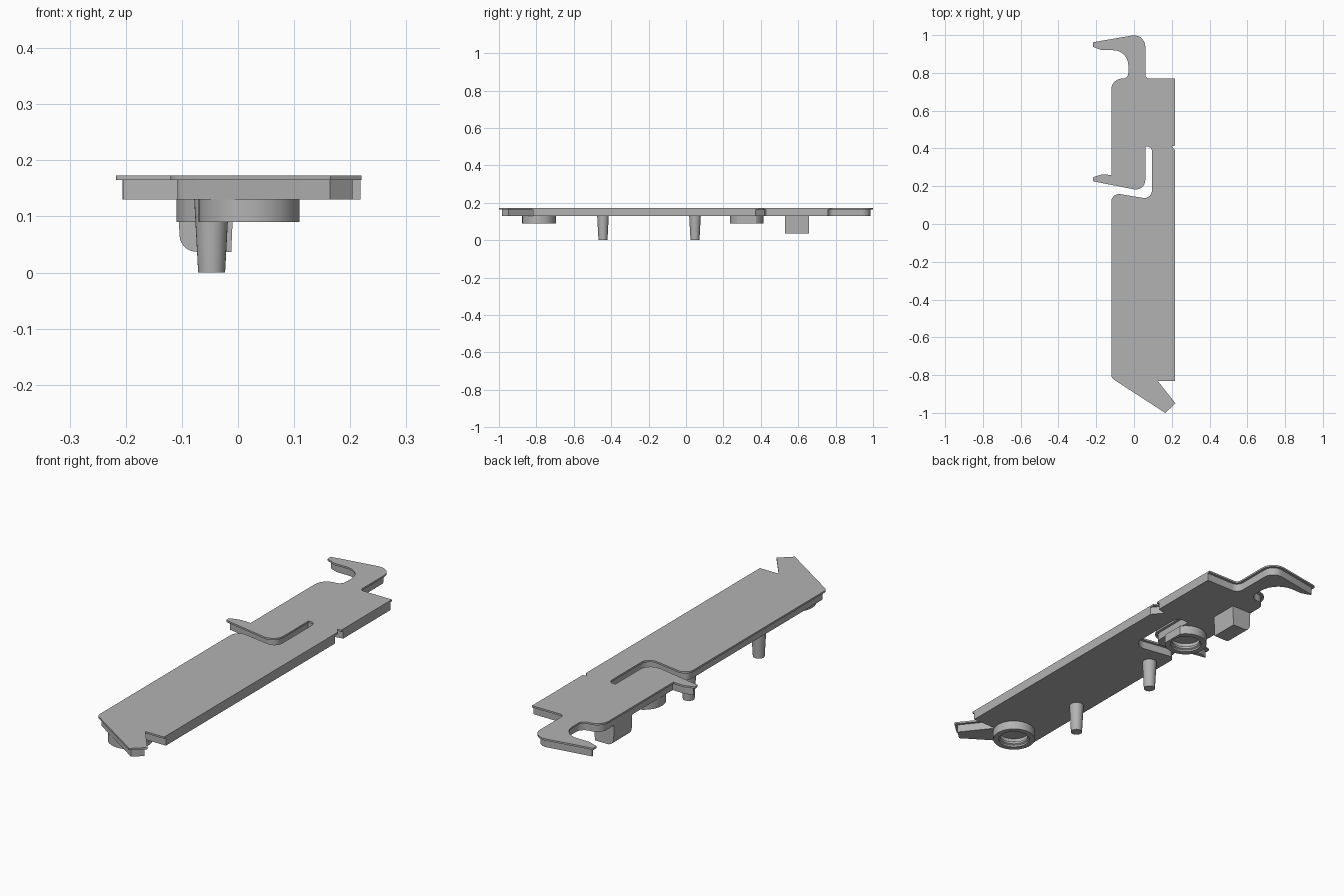
import bpy, bmesh, math
from mathutils import Vector

cube = bpy.data.objects.get("Cube")
if cube:
    bpy.data.objects.remove(cube, do_unlink=True)

GREY = (0.45, 0.45, 0.45, 1)
grey = bpy.data.materials.new("plain grey")
grey.diffuse_color = GREY
grey.use_nodes = True
grey.node_tree.nodes["Principled BSDF"].inputs["Base Color"].default_value = GREY


def finish(name, bm):
    bmesh.ops.recalc_face_normals(bm, faces=bm.faces)
    mesh = bpy.data.meshes.new(name)
    bm.to_mesh(mesh)
    bm.free()
    mesh.materials.append(grey)
    obj = bpy.data.objects.new(name, mesh)
    bpy.context.collection.objects.link(obj)
    bpy.ops.object.select_all(action="DESELECT")
    obj.select_set(True)
    bpy.context.view_layer.objects.active = obj
    bpy.ops.object.shade_smooth_by_angle(angle=math.radians(30))
    return obj


def extrude(name, points, vector):
    bm = bmesh.new()
    face = bm.faces.new([bm.verts.new(p) for p in points])
    grown = bmesh.ops.extrude_face_region(bm, geom=[face], use_keep_orig=True)
    verts = [g for g in grown["geom"] if isinstance(g, bmesh.types.BMVert)]
    bmesh.ops.translate(bm, verts=verts, vec=vector)
    return finish(name, bm)


def cross(a, b):
    return a.x * b.y - a.y * b.x


def rounded(corners, inset=0.0, steps=7):
    """Inset a counter-clockwise outline, then round its corners."""
    pts = [Vector(c[:2]) for c in corners]
    n = len(pts)
    lines = []
    for i in range(n):
        a, b = pts[i], pts[(i + 1) % n]
        d = (b - a).normalized()
        # the long straight edge stays flush
        flush = abs(d.x) < 0.001 and a.x > 0.21
        lines.append((a + Vector((-d.y, d.x)) * (0 if flush else inset), d))
    out = []
    for i in range(n):
        (p, d), (q, e) = lines[i - 1], lines[i]
        turn = cross(d, e)
        corner = p + d * (cross(q - p, e) / turn)
        r = corners[i][2]
        if r:
            r = max(r - math.copysign(inset, turn), 0.002)
        if not r:
            out.append(corner)
            continue
        angle = math.atan2(turn, d.dot(e))
        start = corner - d * r * math.tan(abs(angle) / 2)
        side = math.copysign(1, angle)
        centre = start + Vector((-d.y, d.x)) * r * side
        spoke = start - centre
        for k in range(steps + 1):
            t = angle * k / steps
            c, s = math.cos(t), math.sin(t)
            out.append(centre + Vector((c * spoke.x - s * spoke.y,
                                        s * spoke.x + c * spoke.y)))
    return out


# Plate outline: x, y, corner radius
outline = [
    (0.165, -1, 0), (0.22, -0.95, 0), (0.125, -0.83, 0), (0.218, -0.83, 0),
    (0.218, 0.39, 0), (0.2, 0.412, 0), (0.218, 0.415, 0), (0.218, 0.77, 0),
    (0.06, 0.77, 0.02), (0.06, 1.01, 0.06),
    (-0.218, 0.962, 0.006), (-0.217, 0.938, 0.006), (-0.17, 0.92, 0.04),
    (-0.03, 0.92, 0.08), (-0.03, 0.77, 0.03), (-0.12, 0.77, 0.058),
    (-0.12, 0.26, 0), (-0.17, 0.262, 0.04),
    (-0.217, 0.248, 0.006), (-0.217, 0.226, 0.006),
    (0.06, 0.172, 0.05), (0.06, 0.41, 0), (0.095, 0.41, 0.025),
    (0.095, 0.13, 0.04), (-0.12, 0.166, 0.04), (-0.12, -0.815, 0.03),
]
BOTTOM, LIP, TOP = 0.13, 0.165, 0.173
for name, inset, low, high in (("top_lip", 0, LIP, TOP),
                               ("plate_body", 0.012, BOTTOM, LIP)):
    extrude(name, [(p.x, p.y, low) for p in rounded(outline, inset)],
            (0, 0, high - low))


def lathe(name, profile, x, y, clip_x=None, steps=48):
    bm = bmesh.new()
    rings = []
    for r, z in profile:
        rings.append([bm.verts.new((x + r * math.cos(math.tau * k / steps),
                                    y + r * math.sin(math.tau * k / steps), z))
                      for k in range(steps)])
    for i, ring in enumerate(rings):
        prev = rings[i - 1]
        for k in range(steps):
            j = (k + 1) % steps
            bm.faces.new((prev[k], prev[j], ring[j], ring[k]))
    if clip_x is not None:
        cut = bmesh.ops.bisect_plane(
            bm, geom=bm.verts[:] + bm.edges[:] + bm.faces[:],
            plane_co=(clip_x, 0, 0), plane_no=(1, 0, 0), clear_outer=True)
        edges = [g for g in cut["geom_cut"] if isinstance(g, bmesh.types.BMEdge)]
        bmesh.ops.holes_fill(bm, edges=edges)
    return finish(name, bm)


# Sockets with a grooved bore
socket = [(0.09, BOTTOM), (0.09, 0.09), (0.066, 0.09), (0.066, 0.098),
          (0.06, 0.102), (0.06, 0.112), (0.066, 0.116), (0.066, BOTTOM)]
lathe("front_socket", socket, 0.02, -0.786)
lathe("rear_socket", socket, -0.02, 0.325, clip_x=0.055)

# Tapered pegs
for name, y in (("front_peg", -0.444), ("middle_peg", 0.048)):
    bm = bmesh.new()
    bmesh.ops.create_cone(bm, cap_ends=True, segments=32, radius1=0.024,
                          radius2=0.031, depth=BOTTOM)
    bmesh.ops.translate(bm, verts=bm.verts, vec=(-0.047, y, BOTTOM / 2))
    finish(name, bm)

# Block under the rear, rounded on its lower outer edge
block = [(-0.103, 0.037, 0.03), (-0.012, 0.037, 0),
         (-0.008, BOTTOM, 0), (-0.107, BOTTOM, 0)]
extrude("rear_block", [(p.x, 0.53, p.y) for p in rounded(block)], (0, 0.127, 0))
